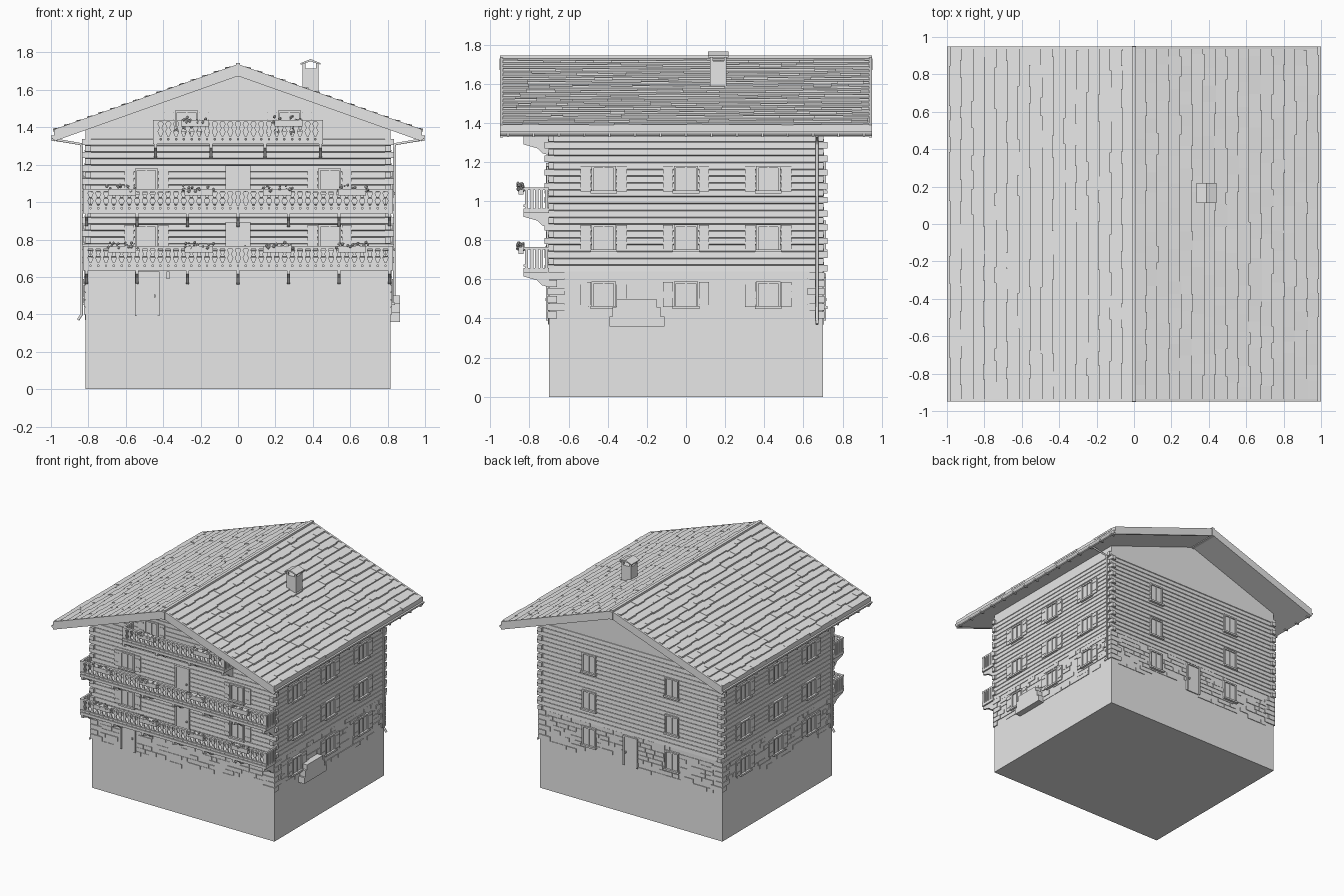
import bpy, bmesh, math, random
from mathutils import Vector

random.seed(4)
if "Cube" in bpy.data.objects:
    bpy.data.objects.remove(bpy.data.objects["Cube"], do_unlink=True)

grey = bpy.data.materials.new("plain grey")
grey.use_nodes = True
grey.diffuse_color = (0.8, 0.8, 0.8, 1)
grey.node_tree.nodes["Principled BSDF"].inputs["Base Color"].default_value = (0.8, 0.8, 0.8, 1)

HX, HY = 0.815, 0.70          # half size of the walls
RIDGE, DROP = 1.73, 0.355     # roof top and fall per unit of x
THICK = 0.05
parts = {}


def mesh(part):
    return parts.setdefault(part, bmesh.new())


def prism(part, pts, c0, c1, f):
    """Extrude a 2D outline from c0 to c1 in the space given by f(a, b, c)."""
    bm = mesh(part)
    low = [bm.verts.new(f(a, b, c0)) for a, b in pts]
    top = [bm.verts.new(f(a, b, c1)) for a, b in pts]
    bm.faces.new(low)
    bm.faces.new(top)
    for i in range(len(pts)):
        j = (i + 1) % len(pts)
        bm.faces.new((low[i], low[j], top[j], top[i]))


def box(part, a0, a1, b0, b1, c0, c1, f):
    prism(part, [(a0, b0), (a1, b0), (a1, b1), (a0, b1)], c0, c1, f)


# Spaces: (along wall, height, outwards) for the four walls, plain, and across the roof
def front(u, z, d): return Vector((u, -HY - d, z))
def back(u, z, d): return Vector((u, HY + d, z))
def left(u, z, d): return Vector((HX + d, u, z))
def right(u, z, d): return Vector((-HX - d, u, z))
def plain(x, y, z): return Vector((x, y, z))
def along_y(x, z, y): return Vector((x, y, z))
def along_x(y, z, x): return Vector((x, y, z))


# Walls: smooth base, then lapped planks, as one stack of rectangular rings
N, Z0, Z1 = 20, 0.64, 1.34
PL = (Z1 - Z0) / N
levels = [(0, 0), (Z0, 0)]
for i in range(N):
    levels += [(Z0 + i * PL, 0.005), (Z0 + (i + 0.85) * PL, 0.003), (Z0 + (i + 0.9) * PL, 0)]
levels.append((Z1, 0))
bm = mesh("walls")
rings = [[bm.verts.new((sx * (HX + o), sy * (HY + o), z))
          for sx, sy in ((-1, -1), (1, -1), (1, 1), (-1, 1))] for z, o in levels]
for r, s in zip(rings, rings[1:]):
    for i in range(4):
        j = (i + 1) % 4
        bm.faces.new((r[i], r[j], s[j], s[i]))
bm.faces.new(rings[0])

# Gables, with planks on the front one
under = RIDGE - THICK
prism("gables", [(-HX, Z1), (HX, Z1), (HX, under - DROP * HX), (0, under), (-HX, under - DROP * HX)],
      -HY, HY, along_y)
z = Z1
while z < 1.64:
    w0 = min(HX, (under - z) / DROP)
    w1 = min(HX, (under - z - PL * 0.88) / DROP)
    prism("gable_planks", [(-w0, z), (w0, z), (w1, z + PL * 0.88), (-w1, z + PL * 0.88)], 0, 0.005, front)
    z += PL

# Log ends and quoins at the corners
for sx in (-1, 1):
    for sy in (-1, 1):
        f = lambda x, y, z: Vector((sx * x, sy * y, z))
        for i in range(N):
            z = Z0 + i * PL
            x, y = (0.835, 0.704) if i % 2 else (0.819, 0.722)
            box("log_ends", 0.785, x, 0.675, y, z, z + PL * 0.92, f)
        for i in range(6):
            z = 0.4 + i * 0.04
            x, y = (0.76, 0.62) if i % 2 else (0.72, 0.66)
            box("quoins", x, HX + 0.008, y, HY + 0.008, z, z + 0.036, f)

# Rough stone facing on the ground floor
for f, half in ((front, HX), (back, HX), (left, HY), (right, HY)):
    for row in range(8):
        u = -half + 0.08
        while u < half - 0.1:
            w = random.uniform(0.04, 0.13)
            if random.random() < (0.35 if row < 2 else 0.7):
                z = 0.37 + row * 0.034
                box("stone_facing", u, min(u + w, half - 0.07), z, z + 0.031,
                    0, random.uniform(0.003, 0.006), f)
            u += w + 0.004


# Windows and doors
def window(f, u, z, h=0.135, shutters=True):
    w, t = 0.062, 0.012
    box("window_panes", u - w, u + w, z, z + h, 0, 0.007, f)
    for s in (-1, 1):
        e = u + s * (w - t / 2)
        box("window_frames", e - t / 2, e + t / 2, z, z + h, 0, 0.016, f)
        if shutters:
            c = u + s * (w + 0.03)
            box("shutters", c - 0.026, c + 0.026, z + 0.005, z + h - 0.003, 0.004, 0.012, f)
            for k in (0.03, h - 0.035):
                box("shutters", c - 0.02, c + 0.02, z + k, z + k + 0.01, 0.012, 0.015, f)
    box("window_frames", u - w, u + w, z + h - t, z + h, 0, 0.016, f)
    box("window_frames", u - 0.004, u + 0.004, z, z + h, 0, 0.013, f)
    box("window_sills", u - w - 0.006, u + w + 0.006, z - 0.006, z + 0.008, 0, 0.024, f)


def door(f, u, z, h=0.24):
    w, t = 0.066, 0.012
    box("doors", u - w, u + w, z, z + h, 0, 0.008, f)
    for s in (-1, 1):
        e = u + s * (w - t / 2)
        box("door_frames", e - t / 2, e + t / 2, z, z + h, 0, 0.016, f)
    box("door_frames", u - w, u + w, z + h - t, z + h, 0, 0.016, f)
    box("door_handles", u + 0.036, u + 0.044, z + 0.1, z + 0.115, 0.008, 0.018, f)


for z in (0.455, 0.745, 1.045):
    for f in (left, right):
        for y in (-0.42, 0, 0.42):
            window(f, y, z)
    for x in (-0.37, 0.37):
        window(back, x, z, 0.155, False)
for z in (0.745, 1.045):
    for x in (-0.49, 0.49):
        window(front, x, z)
    door(front, 0, z - 0.09)
for x in (-0.275, 0.275):
    window(front, x, 1.36, 0.13)
door(front, -0.485, 0.39)
door(back, 0, 0.39)
box("wall_lantern", -0.383, -0.367, 0.59, 0.63, 0, 0.03, front)


# Flower boxes with clumps of leaves
def flowers(x, d, z):
    box("flower_boxes", x - 0.075, x + 0.075, z - 0.035, z, d, d + 0.025, front)
    for _ in range(14):
        p = front(x + random.uniform(-0.085, 0.085), z + random.uniform(-0.015, 0.022),
                  d + random.uniform(0, 0.03))
        verts = bmesh.ops.create_icosphere(mesh("flowers"), subdivisions=1,
                                           radius=random.uniform(0.006, 0.011))["verts"]
        bmesh.ops.translate(mesh("flowers"), vec=p, verts=verts)


# Balconies: floor, brackets, shaped balusters and rails
OUT = 0.13
bracket = [(0, 0), (OUT, 0), (OUT, -0.02), (0.095, -0.03), (0.06, -0.04), (0.035, -0.065), (0, -0.075)]
half_outline = [(0.017, 0), (0.017, 0.02), (0.007, 0.045), (0.016, 0.065), (0.007, 0.085), (0.015, 0.105)]
baluster = half_outline + [(-a, b) for a, b in reversed(half_outline)]


def balcony(w, z, bracket_x, flower_x):
    box("balcony_floors", -w, w, z, z + 0.022, 0, OUT, front)
    for x in bracket_x:
        prism("balcony_brackets", [(-HY - d, z + h) for d, h in bracket], x - 0.008, x + 0.008, along_x)
    n = round(2 * w / 0.042)
    for i in range(n):
        x = -w + (i + 0.5) * 2 * w / n
        prism("balusters", [(x + a, z + 0.022 + b) for a, b in baluster], OUT - 0.014, OUT - 0.006, front)
    for h in (0.03, 0.118):
        box("balcony_rails", -w, w, z + h, z + h + 0.012, OUT - 0.02, OUT, front)
    for s in (-1, 1):
        x0, x1 = sorted((s * w, s * (w - 0.015)))
        box("balcony_rails", x0, x1, z + 0.118, z + 0.13, 0, OUT, front)
        for d in (0.005, 0.03, 0.055, 0.08, 0.108):
            box("balusters", x0, x1, z + 0.022, z + 0.12, d, d + 0.016, front)
    for x in flower_x:
        flowers(x, OUT, z + 0.13)


seven = (-0.81, -0.54, -0.27, 0, 0.27, 0.54, 0.81)
for z in (0.635, 0.94):
    balcony(0.83, z, seven, (-0.62, -0.21, 0.21, 0.61))
balcony(0.455, 1.31, (-0.44, -0.145, 0.145, 0.44), (-0.23, 0.27))
for x in (-0.275, 0.275):
    flowers(x, 0.02, 1.38)

# Roof slab and barge boards
RX = 0.985


def gable_outline(top, thick):
    return [(-RX, top - DROP * RX), (0, top), (RX, top - DROP * RX),
            (RX, top - thick - DROP * RX), (0, top - thick), (-RX, top - thick - DROP * RX)]


prism("roof_slab", gable_outline(RIDGE, THICK), -0.94, 0.94, along_y)
for y in (-0.95, 0.935):
    prism("barge_boards", gable_outline(RIDGE + 0.008, 0.064), y, y + 0.015, along_y)
box("ridge_cap", -0.012, 0.012, -0.95, 0.95, RIDGE - 0.01, RIDGE + 0.014, plain)
box("ridge_beam", -0.012, 0.012, -0.953, 0.953, under - 0.01, RIDGE, plain)

# Lapped shingles with uneven lower edges
ROWS = 16
STEP = RX / ROWS
for s in (-1, 1):
    for row in range(ROWS):
        x0 = row * STEP
        lap = lambda x, y, h: Vector((s * x, y, RIDGE - DROP * x + h * (0.1 + 0.9 * (x - x0) / STEP)))
        y = -0.935
        while y < 0.93:
            w = random.uniform(0.06, 0.15)
            edge = min(x0 + STEP + random.choice((0, 0, 0.008)), RX + 0.004)
            box("shingles", x0, edge, y, min(y + w, 0.935), -0.002, random.uniform(0.009, 0.014), lap)
            y += w

# Gutters, hangers and downpipes
for s, pipe_y in ((1, 0.67), (-1, -0.67)):
    arc = [(s * (0.985 + 0.015 * math.cos(a)), 1.355 + 0.02 * math.sin(a))
           for a in [math.pi * (1 + k / 6) for k in range(7)]]
    prism("gutters", arc, -0.95, 0.95, along_y)
    for k in range(15):
        y = -0.91 + k * 0.13
        x0, x1 = sorted((s * 0.965, s * 0.998))
        box("gutter_hangers", x0, x1, y - 0.005, y + 0.005, 1.328, 1.35, plain)
    curve = bpy.data.curves.new("downpipe", "CURVE")
    curve.dimensions = "3D"
    curve.bevel_depth, curve.bevel_resolution, curve.use_fill_caps = 0.008, 1, True
    path = [(0.985, 1.335), (0.84, 1.31), (0.835, 1.29), (0.835, 0.4), (0.855, 0.37)]
    line = curve.splines.new("POLY")
    line.points.add(len(path) - 1)
    for p, (x, z) in zip(line.points, path):
        p.co = (s * x, pipe_y, z, 1)
    pipe = bpy.data.objects.new("downpipe", curve)
    curve.materials.append(grey)
    bpy.context.collection.objects.link(pipe)

# Chimney with a peaked cap on posts
CX, CY = 0.388, 0.165
box("chimney", CX - 0.042, CX + 0.042, CY - 0.042, CY + 0.042, 1.54, 1.715, plain)
for a in (-0.035, 0.035):
    for b in (-0.035, 0.035):
        box("chimney", CX + a - 0.007, CX + a + 0.007, CY + b - 0.007, CY + b + 0.007, 1.715, 1.745, plain)
prism("chimney_cap", [(CX - 0.053, 1.735), (CX, 1.752), (CX + 0.053, 1.735), (CX + 0.053, 1.743),
                      (CX, 1.765), (CX - 0.053, 1.743)], CY - 0.053, CY + 0.053, along_y)

# Stepped stone block against the left wall
prism("stone_block", [(-0.39, 0.36), (-0.11, 0.36), (-0.11, 0.41), (-0.13, 0.41), (-0.13, 0.46), (-0.15, 0.46),
                      (-0.15, 0.5), (-0.355, 0.5), (-0.355, 0.46), (-0.375, 0.46), (-0.375, 0.41), (-0.39, 0.41)],
      0, 0.05, left)

# Turn every collected part into an object
for name, bm in parts.items():
    bmesh.ops.recalc_face_normals(bm, faces=bm.faces)
    me = bpy.data.meshes.new(name)
    bm.to_mesh(me)
    bm.free()
    me.materials.append(grey)
    bpy.context.collection.objects.link(bpy.data.objects.new(name, me))
